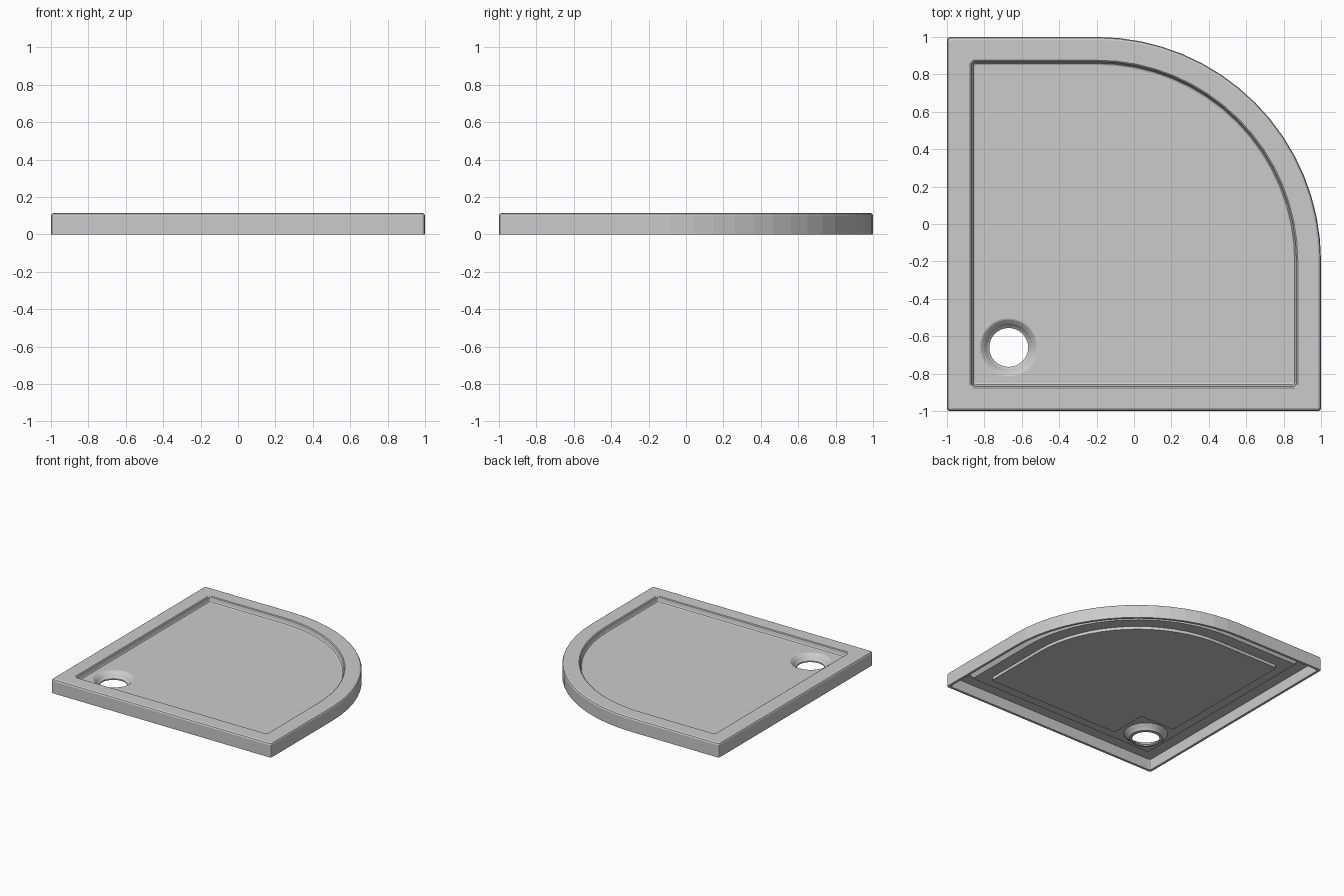
import bpy, bmesh
from math import cos, sin, pi

cube = bpy.data.objects.get("Cube")
if cube:
    bpy.data.objects.remove(cube)

# Single matt grey
grey = bpy.data.materials.new("light_grey")
grey.use_nodes = True
colour = (0.6, 0.6, 0.6, 1)
grey.diffuse_color = colour
grey.node_tree.nodes["Principled BSDF"].inputs["Base Color"].default_value = colour

ARC_CENTRE, ARC_RADIUS, ARC_STEPS = -0.2, 1.2, 16
DRAIN_X, DRAIN_Y = -0.67, -0.66


def outline(inset, corner=0.015):
    """Quadrant outline: three small rounded corners and one big arc."""
    e = 1 - inset
    c = e - corner

    def arc(cx, cy, r, start, steps):
        return [(cx + r * cos(start + pi / 2 * i / steps),
                 cy + r * sin(start + pi / 2 * i / steps)) for i in range(steps + 1)]

    return (arc(-c, -c, corner, pi, 2) + arc(c, -c, corner, 1.5 * pi, 2)
            + arc(ARC_CENTRE, ARC_CENTRE, ARC_RADIUS - inset, 0, ARC_STEPS)
            + arc(-c, c, corner, pi / 2, 2))


def circle(r, n=32):
    return [(DRAIN_X + r * cos(2 * pi * i / n), DRAIN_Y + r * sin(2 * pi * i / n))
            for i in range(n)]


def ring(bm, points, z):
    return [bm.verts.new((x, y, z)) for x, y in points]


def skin(bm, loops):
    for a, b in zip(loops, loops[1:]):
        for i in range(len(a)):
            j = (i + 1) % len(a)
            bm.faces.new((a[i], a[j], b[j], b[i]))


def fill_between(bm, outer, inner):
    edges = []
    for loop in (outer, inner):
        for i, v in enumerate(loop):
            w = loop[(i + 1) % len(loop)]
            edges.append(bm.edges.get((v, w)) or bm.edges.new((v, w)))
    bmesh.ops.triangle_fill(bm, edges=edges, use_beauty=True, use_dissolve=False)


def finish(bm, name):
    bmesh.ops.recalc_face_normals(bm, faces=bm.faces)
    mesh = bpy.data.meshes.new(name)
    bm.to_mesh(mesh)
    bm.free()
    mesh.materials.append(grey)
    obj = bpy.data.objects.new(name, mesh)
    bpy.context.collection.objects.link(obj)
    return obj


# Tray shell: hollow underside, skirt, rim and sunken floor in one sweep
bm = bmesh.new()
profile = [(0.14, 0.06), (0.12, 0.09), (0.02, 0.09), (0.02, 0), (0, 0), (0, 0.1),
           (0.005, 0.11), (0.015, 0.115), (0.124, 0.115), (0.131, 0.11),
           (0.136, 0.085), (0.141, 0.076), (0.15, 0.072)]
shell = [ring(bm, outline(inset), z) for inset, z in profile]
skin(bm, shell)

# Drain dish and through hole
dish_profile = [(0.155, 0.072), (0.148, 0.069), (0.13, 0.053), (0.115, 0.034),
                (0.104, 0.025), (0.104, 0.015), (0.125, 0.018), (0.14, 0.036),
                (0.165, 0.06)]
dish = [ring(bm, circle(r), z) for r, z in dish_profile]
skin(bm, dish)

# Floor, upper and lower faces
fill_between(bm, shell[-1], dish[0])
fill_between(bm, shell[0], dish[-1])
finish(bm, "shower_tray")

# Stiffening panel under the floor, notched around the drain
bm = bmesh.new()
side, notch = -0.76, -0.45
points = [(side, notch), (notch, notch), (notch, side)] + outline(0.24)[3:]
bottom, top = ring(bm, points, 0.036), ring(bm, points, 0.066)
skin(bm, [bottom, top])
bm.faces.new(bottom)
bm.faces.new(top)
finish(bm, "underside_panel")
